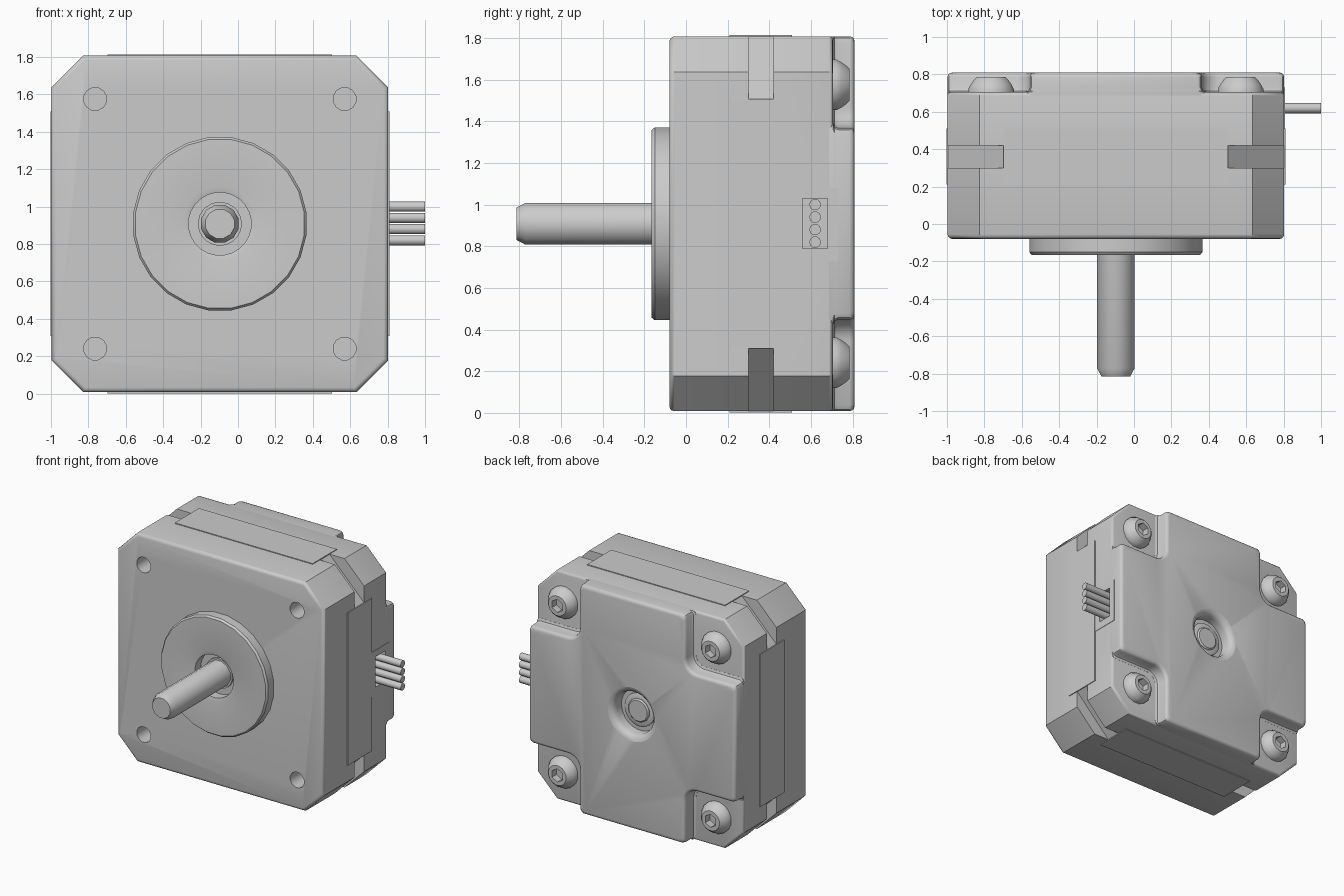
import bpy, bmesh
from math import sin, cos, pi, radians, sqrt
from mathutils import Vector

if "Cube" in bpy.data.objects:
    bpy.data.objects.remove(bpy.data.objects["Cube"])

CX, CZ = -0.097, 0.908      # motor axis
HALF = 0.9                  # half width of the case
HOLE = 0.667                # corner hole offset from the axis

steel = bpy.data.materials.new("grey_metal")
steel.use_nodes = True
GREY = (0.6, 0.6, 0.6, 1)
steel.diffuse_color = GREY
steel.node_tree.nodes["Principled BSDF"].inputs["Base Color"].default_value = GREY


def loft(name, rings, angle=35):
    """Skin a list of equal-length rings of points and cap both ends."""
    bm = bmesh.new()
    loops = [[bm.verts.new(p) for p in ring] for ring in rings]
    n = len(loops[0])
    for a, b in zip(loops, loops[1:]):
        for i in range(n):
            j = (i + 1) % n
            bm.faces.new((a[i], a[j], b[j], b[i]))
    bm.faces.new(loops[0])
    bm.faces.new(loops[-1])
    bmesh.ops.recalc_face_normals(bm, faces=bm.faces)
    mesh = bpy.data.meshes.new(name)
    bm.to_mesh(mesh)
    bm.free()
    mesh.materials.append(steel)
    ob = bpy.data.objects.new(name, mesh)
    bpy.context.collection.objects.link(ob)
    smooth(ob, angle)
    return ob


def select(ob):
    bpy.ops.object.select_all(action='DESELECT')
    ob.select_set(True)
    bpy.context.view_layer.objects.active = ob


def smooth(ob, angle=35):
    select(ob)
    bpy.ops.object.shade_smooth_by_angle(angle=radians(angle))


def lathe(name, profile, x=0, z=0, sides=24):
    """Turn (radius, y) points about a y-parallel axis."""
    return loft(name, [[(CX + x + r * cos(2 * pi * (i + .5) / sides), y,
                         CZ + z + r * sin(2 * pi * (i + .5) / sides))
                        for i in range(sides)] for r, y in profile])


def box(name, lo, hi):
    return loft(name, [[(x, lo[1], lo[2]), (x, hi[1], lo[2]),
                        (x, hi[1], hi[2]), (x, lo[1], hi[2])] for x in (lo[0], hi[0])])


def cut(ob, cutter, keep=False):
    mod = ob.modifiers.new("cut", 'BOOLEAN')
    mod.operation, mod.solver, mod.object = 'DIFFERENCE', 'EXACT', cutter
    select(ob)
    bpy.ops.object.modifier_apply(modifier=mod.name)
    if not keep:
        bpy.data.objects.remove(cutter)
    smooth(ob)


def octagon(y, inset=0, chamfer=0.17):
    h, c = HALF - inset, chamfer - inset * (2 - sqrt(2))
    k = h - c
    pts = [(h, -k), (h, k), (k, h), (-k, h), (-h, k), (-h, -k), (-k, -h), (k, -h)]
    return [(CX + u, y, CZ + v) for u, v in pts]


def cross(y, inset=0, flare=0):
    """Plus-shaped outline with filleted inner corners."""
    h, a, r, e = HALF - inset, 0.46 - inset + flare, 0.1 + inset - flare, 0.03
    quad = [(h, a - e), (h - .3 * e, a - .3 * e), (h - e, a)]
    c = a + r
    for i in range(7):
        t = -pi / 2 - i * pi / 12
        quad.append((c + r * cos(t), c + r * sin(t)))
    quad += [(a, h - e), (a - .3 * e, h - .3 * e), (a - e, h)]
    pts = []
    for _ in range(4):
        pts += quad
        quad = [(-v, u) for u, v in quad]
    return [(CX + u, y, CZ + v) for u, v in pts]


def rounding(r):
    """(inset, distance from the end) steps of a quarter round."""
    return [(r * (1 - cos(t)), r * (1 - sin(t))) for t in (0, pi / 6, pi / 3, pi / 2)]


corners = [(sx * HOLE, sz * HOLE) for sx in (-1, 1) for sz in (-1, 1)]

# Front case with four mounting holes
front = loft("front_case", [octagon(-0.08 + d, i) for i, d in reversed(rounding(0.025))]
             + [octagon(0.30)])
for x, z in corners:
    cut(front, lathe("hole_cutter", [(0.062, -0.2), (0.062, 0.2)], x, z, 12))

# Laminated core showing at the corners, and the four thin side plates
loft("stator_core", [octagon(0.29, 0.001, 0.3), octagon(0.43, 0.001, 0.3)])
for s in (-1, 1):
    a, b = sorted((s * (HALF - 0.02), s * (HALF + 0.006)))
    box("side_plate", (CX + a, 0.21, CZ - 0.6), (CX + b, 0.51, CZ + 0.6))
    box("end_plate", (CX - 0.6, 0.21, CZ + a), (CX + 0.6, 0.51, CZ + b))

# Back case and its raised cross-shaped cover
back = loft("back_case", [octagon(0.42)] + [octagon(0.705 - d, i) for i, d in rounding(0.018)])
cover = loft("back_cover", [cross(0.685, 0, 0.025), cross(0.706, 0, 0.025),
                            cross(0.712, 0, 0.008), cross(0.73)]
             + [cross(0.81 - d, i) for i, d in rounding(0.025)][0:])
cut(cover, lathe("bore_cutter", [(0.165, 0.6), (0.165, 0.765), (0.172, 0.785),
                                 (0.188, 0.802), (0.215, 0.811), (0.215, 0.9)]))

# Front boss with recessed bearing seat
lathe("front_boss", [(0.467, -0.07), (0.467, -0.15), (0.455, -0.165), (0.197, -0.165),
                     (0.168, -0.158), (0.168, -0.085), (0.117, -0.085), (0.117, -0.1),
                     (0.09, -0.1)])

# Shaft, and the bearing ring around its rear end
lathe("shaft", [(0.08, -0.815), (0.104, -0.77), (0.104, 0.6), (0.092, 0.6),
                (0.092, 0.725), (0.082, 0.735)], sides=12)
lathe("rear_bearing", [(0.13, 0.7), (0.13, 0.716), (0.12, 0.722), (0.08, 0.722)])

# Button-head screws with hex sockets
for x, z in corners:
    screw = lathe("screw", [(0.124, 0.69), (0.124, 0.722), (0.112, 0.745),
                            (0.094, 0.77), (0.078, 0.786)], x, z, 16)
    cut(screw, lathe("socket_cutter", [(0.052, 0.73), (0.052, 0.85)], x, z, 6))

# Connector housing, its recess and four wires
side = CX + HALF
housing = box("connector_housing", (side - 0.15, 0.51, 0.73), (side + 0.003, 0.73, 1.08))
recess = box("recess_cutter", (side - 0.1, 0.56, 0.79), (side + 0.1, 0.68, 1.03))
cut(housing, recess, keep=True)
cut(back, recess)
for i in range(4):
    z = 0.82 + i * 0.06
    loft("wire", [[(x, 0.62 + 0.028 * cos(k * pi / 5), z + 0.028 * sin(k * pi / 5))
                   for k in range(10)] for x in (side - 0.11, 1.0)], 40)
